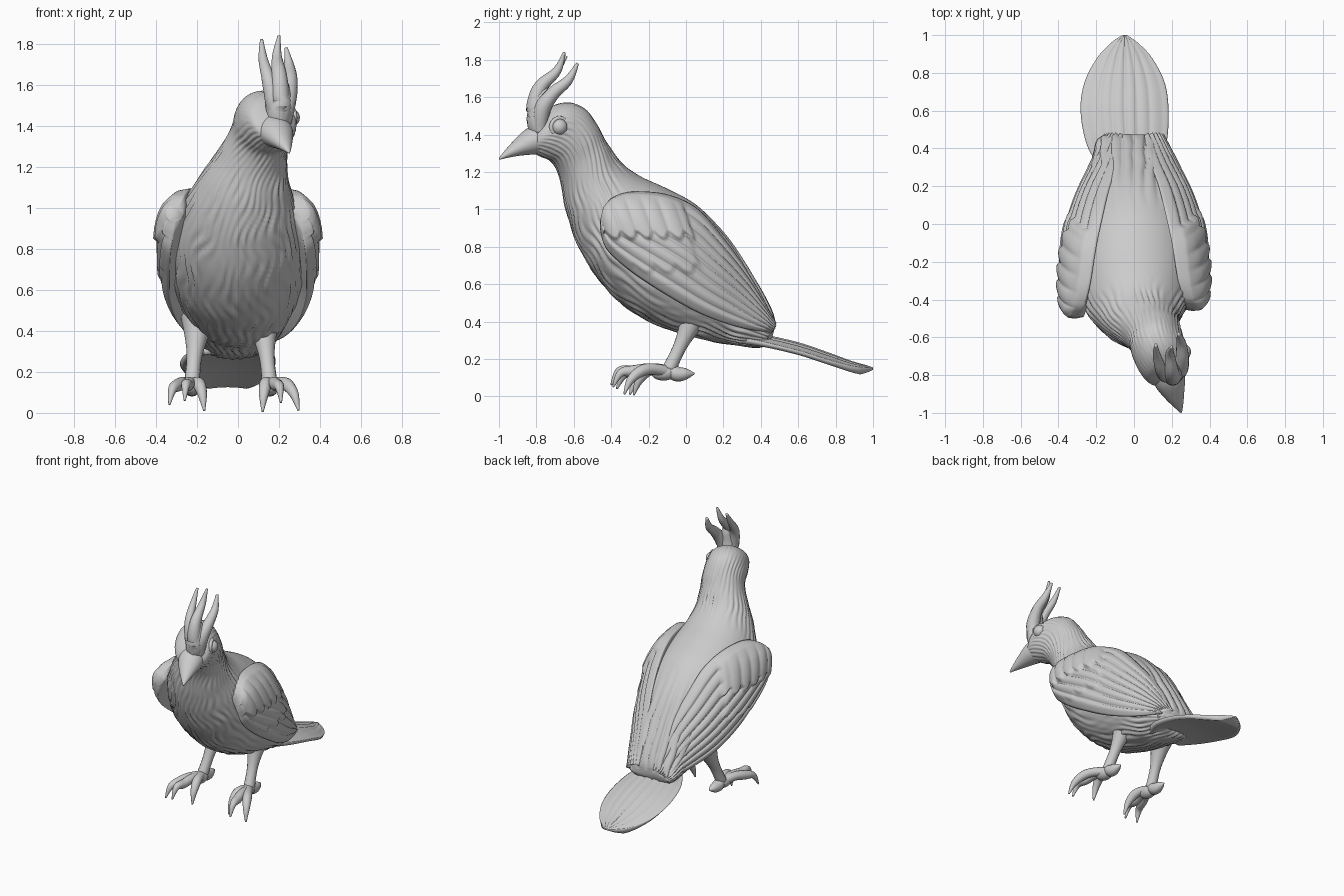
import bpy, bmesh, math
from mathutils import Vector, noise

if "Cube" in bpy.data.objects:
    bpy.data.objects.remove(bpy.data.objects["Cube"])

# ---------- helpers ----------
def spline(keys, n):
    """Catmull-Rom interpolation of equal-length tuples to n samples."""
    out, m = [], len(keys) - 1
    for k in range(n):
        t = k / (n - 1) * m
        i = min(int(t), m - 1)
        f = t - i
        p = [keys[max(0, min(m, i + j))] for j in (-1, 0, 1, 2)]
        out.append([0.5 * (2*b + (c - a)*f + (2*a - 5*b + 4*c - d)*f*f + (3*b - a - 3*c + d)*f**3)
                    for a, b, c, d in zip(*p)])
    return out

def step(a, b, x):
    t = max(0, min(1, (x - a) / (b - a)))
    return t * t * (3 - 2 * t)

def loft(name, rings):
    bm = bmesh.new()
    vs = [[bm.verts.new(p) for p in r] for r in rings]
    n = len(vs[0])
    for a, b in zip(vs, vs[1:]):
        for i in range(n):
            bm.faces.new((a[i], a[(i+1) % n], b[(i+1) % n], b[i]))
    bm.faces.new(vs[0])
    bm.faces.new(vs[-1])
    bmesh.ops.recalc_face_normals(bm, faces=bm.faces)
    me = bpy.data.meshes.new(name)
    bm.to_mesh(me)
    bm.free()
    for p in me.polygons:
        p.use_smooth = True
    ob = bpy.data.objects.new(name, me)
    bpy.context.collection.objects.link(ob)
    return ob

def hull(name, keys, n, seg, bump=None):
    """Elliptic sections: top y,z / bottom y,z / centre x / half width / yaw degrees."""
    rings = []
    for k, (ty, tz, by, bz, cx, hw, yaw) in enumerate(spline(keys, n)):
        a, ring = math.radians(yaw), []
        c = Vector((cx, (ty + by) / 2, (tz + bz) / 2))
        up = Vector((-(ty - by) / 2 * math.tan(a), (ty - by) / 2, (tz - bz) / 2))
        side = Vector((math.cos(a), math.sin(a), 0)) * hw
        for i in range(seg):
            th = 2 * math.pi * i / seg
            off = up * math.cos(th) + side * math.sin(th)
            d = bump(th, k / (n - 1), c + off) if bump else 0
            ring.append(c + off + off.normalized() * d)
        rings.append(ring)
    return loft(name, rings)

def tube(name, keys, n=22, seg=14):
    s = spline(keys, n)
    rings = []
    for k, p in enumerate(s):
        t = Vector(s[min(k+1, n-1)][:3]) - Vector(s[max(k-1, 0)][:3])
        q = t.to_track_quat('Z', 'X')
        r = max(p[3], 0.003)
        rings.append([Vector(p[:3]) + q @ Vector((r*math.cos(2*math.pi*i/seg), r*math.sin(2*math.pi*i/seg), 0))
                      for i in range(seg)])
    return loft(name, rings)

def ball(name, loc, r, scale=(1, 1, 1)):
    bpy.ops.mesh.primitive_uv_sphere_add(segments=24, ring_count=16, radius=r, location=loc)
    bpy.context.object.name = name
    bpy.context.object.scale = scale
    bpy.ops.object.shade_smooth()

# ---------- body, neck and head in one feathered hull ----------
def plumage(th, t, p):
    wob = noise.noise(Vector((p.x * 6, p.y * 6, p.z * 6)))
    streak = abs(math.sin(th * 17 + 3.5 * wob + 2 * math.sin(t * 9)))
    breakup = 0.6 + 1.1 * noise.noise(Vector((p.x * 14, p.y * 8, p.z * 8)))
    back = step(0.2, 0.6, math.cos(th))
    bare = back * (1 - step(0.5, 0.6, t))
    ends = step(0, 0.05, t) * (1 - step(0.85, 0.95, t))
    size = 0.015 * (1 - 0.55 * step(0.5, 0.75, t))
    d = size * (streak - 0.6) * breakup * (1 - bare) * ends
    # broad rump feathers fading into the bare back
    fan = abs(math.sin(p.x * math.pi / 0.06 + 0.8 * wob)) ** 0.6
    return d + back * (1 - step(0.2, 0.36, t)) * step(0, 0.03, t) * (0.024 * fan - 0.006)

hull("body", [
    (0.475, 0.37, 0.46, 0.31, -0.02, 0.15, 0),
    (0.46, 0.43, 0.40, 0.265, -0.02, 0.18, 0),
    (0.41, 0.53, 0.26, 0.275, -0.01, 0.21, 0),
    (0.31, 0.70, 0.08, 0.31, 0, 0.255, 0),
    (0.20, 0.87, -0.11, 0.365, 0, 0.30, 0),
    (0.06, 1.02, -0.30, 0.46, 0, 0.33, 0),
    (-0.10, 1.11, -0.47, 0.63, 0, 0.32, 0),
    (-0.25, 1.18, -0.58, 0.82, 0.01, 0.27, 3),
    (-0.36, 1.26, -0.64, 1.00, 0.035, 0.212, 8),
    (-0.43, 1.36, -0.67, 1.16, 0.075, 0.165, 13),
    (-0.48, 1.45, -0.71, 1.25, 0.108, 0.145, 18),
    (-0.55, 1.54, -0.77, 1.28, 0.128, 0.142, 22),
    (-0.64, 1.57, -0.81, 1.30, 0.152, 0.135, 23),
    (-0.73, 1.54, -0.84, 1.32, 0.175, 0.113, 23),
    (-0.80, 1.46, -0.855, 1.35, 0.19, 0.06, 20)], 130, 180, plumage)

# ---------- beak ----------
hull("beak", [
    (-0.77, 1.47, -0.73, 1.295, 0.165, 0.092, 20),
    (-0.85, 1.43, -0.82, 1.293, 0.192, 0.082, 20),
    (-0.92, 1.365, -0.90, 1.285, 0.217, 0.052, 20),
    (-0.975, 1.305, -0.965, 1.273, 0.24, 0.021, 20),
    (-1.0, 1.275, -0.998, 1.265, 0.25, 0.004, 20)], 30, 28)

# ---------- eyes with lid rings ----------
yaw = math.radians(22)
for side, name in ((1, "right"), (-1, "left")):
    c = Vector((0.165, -0.715, 1.44))
    out = Vector((math.cos(yaw), math.sin(yaw), 0)) * side
    ball(name + "_eye", c + out * 0.1, 0.044)
    bpy.ops.mesh.primitive_torus_add(location=c + out * 0.102, rotation=out.to_track_quat('Z', 'Y').to_euler(),
                                     major_radius=0.047, minor_radius=0.012, major_segments=28, minor_segments=10)
    bpy.context.object.name = name + "_eyelid"
    bpy.ops.object.shade_smooth()

# ---------- crest plumes rising from one thick root ----------
tube("crest_root", [(.19, -.76, 1.37, .05), (.2, -.785, 1.46, .064), (.205, -.785, 1.55, .056),
                    (.205, -.765, 1.62, .035), (.205, -.75, 1.66, .01)])
tube("crest_left", [(.18, -.78, 1.41, .035), (.17, -.80, 1.53, .040), (.145, -.775, 1.64, .032),
                    (.122, -.70, 1.73, .022), (.115, -.64, 1.82, .008)])
tube("crest_middle", [(.20, -.80, 1.39, .035), (.205, -.81, 1.53, .046), (.20, -.78, 1.65, .038),
                      (.19, -.69, 1.74, .024), (.20, -.65, 1.84, .007)])
tube("crest_right", [(.225, -.78, 1.41, .035), (.24, -.77, 1.53, .046), (.255, -.71, 1.62, .036),
                     (.25, -.63, 1.69, .026), (.235, -.58, 1.78, .008)])

# ---------- wings: bulging shells with long feathers and two covert layers ----------
WING = [  # top edge xyz, bottom edge xyz, bulge
    (.285, -.44, 1.01, .305, -.46, .93, .025),
    (.26, -.39, 1.065, .315, -.455, .87, .055),
    (.23, -.28, 1.095, .33, -.42, .78, .083),
    (.20, -.10, 1.08, .335, -.30, .67, .10),
    (.165, .06, 1.005, .33, -.12, .55, .105),
    (.13, .20, .85, .29, .08, .44, .09),
    (.085, .33, .665, .225, .28, .37, .065),
    (.05, .475, .40, .15, .46, .34, .04)]

def wing(name, side, lead):
    n, m, rings = 110, 80, []
    for k, s in enumerate(spline(WING, n)):
        u = k / (n - 1)
        T, B, bulge = Vector(s[:3]), Vector(s[3:6]), s[6]
        nrm = Vector((1, 0.4 * u, 0.18)).normalized()
        ring = []
        for j in range(m + 1):
            v = j / m
            p = T.lerp(B, v) + nrm * bulge * math.sin(math.pi * v) ** 0.6
            ridge = abs(math.sin(math.pi * 8 * v))
            fade = step(0, 0.08, v) * (1 - step(0.92, 1, v))
            # covert edges are scalloped along the flank
            q = p.y + 0.35 * (p.z - 0.85)
            scal = abs(math.sin(math.pi * q / 0.085))
            cover = step(0, .015, p.z - 0.875 + 0.045 * scal) * (1 - step(0.03, 0.05, q))
            under = step(0, .015, p.z - 0.70 + 0.05 * abs(math.sin(math.pi * q / 0.11))) * (1 - step(0.0, 0.03, q))
            d = (0.016 * ridge ** 0.6 - 0.008) * step(0.1, 0.3, u) * (1 - cover) * (1 - 0.6 * step(0.7, 1, u))
            groove = 0.012 * scal ** 0.5 * (1 - step(1.0, 1.1, p.z))
            d += cover * (0.014 + groove) + under * 0.01
            p += nrm * d * fade
            p.y -= 0.01 * (1 - ridge) * step(0.93, 1, u)
            ring.append(p)
        for j in range(m - 1, 0, -4):
            v = j / m
            ring.append(T.lerp(B, v) - nrm * 0.03 * math.sin(math.pi * v))
        rings.append([Vector((side * p.x, p.y - lead * (1 - u), p.z)) for p in ring])
    loft(name, rings)

wing("right_wing", 1, 0)
wing("left_wing", -1, 0.04)

# ---------- tail fan, slightly arched with ribbed feathers ----------
TAIL = [(.28, .345, .14, -.03), (.42, .33, .21, -.04), (.60, .29, .233, -.05), (.75, .24, .212, -.05),
        (.88, .192, .145, -.05), (.96, .168, .07, -.05), (1.0, .155, .012, -.05)]  # y, z, half width, x
rings = []
for y, z, hw, cx in spline(TAIL, 60):
    ring = []
    for j in range(61):
        s = j / 30 - 1
        rib = 0.012 * (abs(math.sin(math.pi * 3.5 * s)) ** 0.6 - 1) * min(1, hw / 0.15)
        ring.append(Vector((cx + s * hw, y, z - 0.045 * s * s * hw / 0.23 + rib * (1 - s * s))))
    for j in range(28, -29, -4):
        s = j / 30
        ring.append(Vector((cx + s * hw * 0.97, y, z - 0.045 * min(1, hw / 0.1) - 0.006 - 0.02 * s * s * hw / 0.23)))
    rings.append(ring)
loft("tail", rings)

# ---------- legs, feet and claws ----------
LEGS = {"right": ((.12, .06, .46), (.155, -.09, .145), [(.12, -.28, .006), (.21, -.39, .05), (.295, -.33, .012)]),
        "left": ((-.195, .06, .46), (-.225, -.09, .145), [(-.335, -.37, .04), (-.26, -.40, .06), (-.165, -.30, .01)])}
for name, (hip, ankle, tips) in LEGS.items():
    h, a = Vector(hip), Vector(ankle)
    tube(name + "_leg", [(*h, .085), (*h.lerp(a, .35), .052), (*h.lerp(a, .65), .036), (*a, .038)])
    ball(name + "_foot", a + Vector((0, -.03, -.018)), 0.045, (1, 1.5, 0.95))
    tube(name + "_back_toe", [(*a, .034), (a.x, a.y + .04, .12, .04), (a.x, a.y + .09, .12, .03),
                              (a.x, a.y + .135, .122, .004)])
    for i, tip in enumerate(tips):
        t = Vector(tip)
        f = lambda k, z, r: (a.x + (t.x - a.x) * k, a.y + (t.y - a.y) * k, z, r)
        tube(f"{name}_toe_{i + 1}", [f(0, .13, .032), f(.35, .146, .03), f(.62, .135, .031),
                                     f(.86, t.z + .075, .022), f(1, t.z, .005)])
